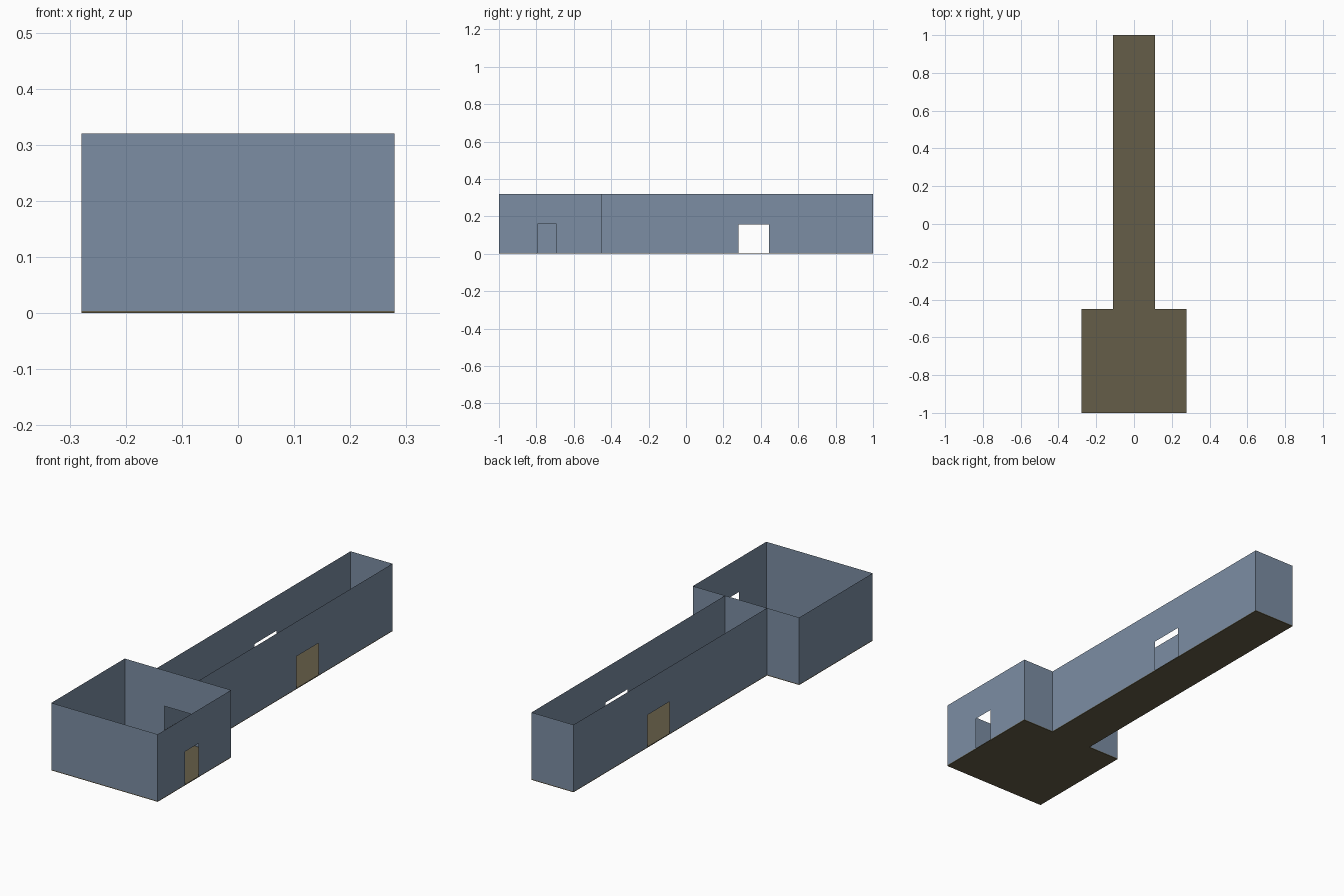
import bpy, bmesh

if "Cube" in bpy.data.objects:
    bpy.data.objects.remove(bpy.data.objects["Cube"])

H = 0.32        # wall height
F = 0.004       # floor thickness
RX, CX = 0.279, 0.11          # half widths of room and corridor
Y0, YM, Y1 = -1.0, -0.45, 1.0  # front, junction, back


def material(name, color):
    m = bpy.data.materials.new(name)
    m.diffuse_color = (*color, 1)
    m.use_nodes = True
    m.node_tree.nodes["Principled BSDF"].inputs["Base Color"].default_value = m.diffuse_color
    return m


blue = material("wall_blue", (0.20, 0.27, 0.37))
brown = material("floor_brown", (0.13, 0.11, 0.065))


def finish(name, bm, mat):
    me = bpy.data.meshes.new(name)
    bm.to_mesh(me)
    bm.free()
    me.materials.append(mat)
    ob = bpy.data.objects.new(name, me)
    bpy.context.collection.objects.link(ob)
    return ob


def wall(name, p, q, door=None):
    """Thin upright sheet from p to q, facing right of travel; door = (start, end, top) in metres along it."""
    bm = bmesh.new()
    length = ((q[0] - p[0]) ** 2 + (q[1] - p[1]) ** 2) ** 0.5

    def panel(a, b, lo, hi):
        vs = [bm.verts.new((p[0] + (q[0] - p[0]) * s / length,
                            p[1] + (q[1] - p[1]) * s / length, z))
              for s, z in ((a, lo), (b, lo), (b, hi), (a, hi))]
        bm.faces.new(vs)

    if door:
        a, b, top = door
        panel(0, a, F, top)
        panel(b, length, F, top)
        for s, e in ((0, a), (a, b), (b, length)):
            panel(s, e, top, H)
        bmesh.ops.remove_doubles(bm, verts=bm.verts, dist=1e-5)
        bmesh.ops.dissolve_limit(bm, angle_limit=0.01, verts=bm.verts, edges=bm.edges)
    else:
        panel(0, length, F, H)
    return finish(name, bm, blue)


# T-shaped floor slab
bm = bmesh.new()
outline = [(-RX, Y0), (RX, Y0), (RX, YM), (CX, YM), (CX, Y1),
           (-CX, Y1), (-CX, YM), (-RX, YM)]
base = bm.faces.new([bm.verts.new((x, y, 0)) for x, y in outline])
top = bmesh.ops.extrude_face_region(bm, geom=[base], use_keep_orig=True)
bmesh.ops.translate(bm, vec=(0, 0, F),
                    verts=[v for v in top["geom"] if isinstance(v, bmesh.types.BMVert)])
bmesh.ops.recalc_face_normals(bm, faces=bm.faces)
finish("floor", bm, brown)

# Room walls, with a side door and a doorway into the corridor
wall("room_front_wall", (-RX, Y0), (RX, Y0))
wall("room_right_wall", (RX, Y0), (RX, YM), (0.205, 0.307, 0.16))
wall("room_back_wall", (RX, YM), (-RX, YM), (RX - 0.07, RX + 0.07, 0.15))
wall("room_left_wall", (-RX, YM), (-RX, Y0))

# Corridor walls, with facing doorways
near, far = 0.281, 0.445
wall("corridor_right_wall", (CX, YM), (CX, Y1), (near - YM, far - YM, 0.155))
wall("corridor_left_wall", (-CX, Y1), (-CX, YM), (Y1 - far, Y1 - near, 0.155))
wall("corridor_end_wall", (CX, Y1), (-CX, Y1))
